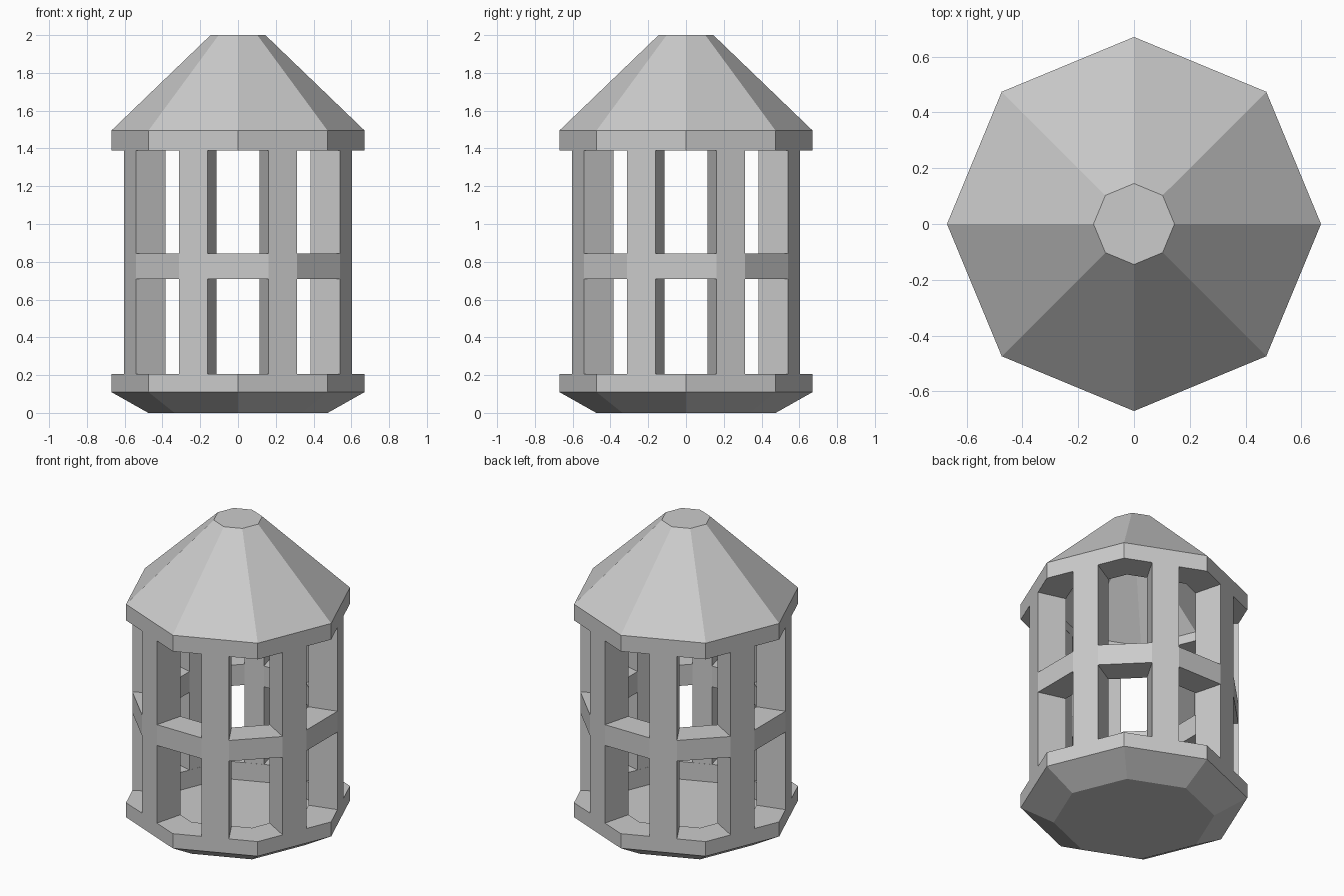
import bpy, bmesh, math

if "Cube" in bpy.data.objects:
    bpy.data.objects.remove(bpy.data.objects["Cube"])

SIDES = 8
STEP = math.tau / SIDES
INNER = 0.71            # inner wall / outer wall ratio
APOTHEM = 0.67 * math.cos(STEP / 2)
HALF_POST = 0.0825


def finish(name, bm):
    bmesh.ops.recalc_face_normals(bm, faces=bm.faces[:])
    mesh = bpy.data.meshes.new(name)
    bm.to_mesh(mesh)
    bm.free()
    obj = bpy.data.objects.new(name, mesh)
    bpy.context.collection.objects.link(obj)
    return obj


def lathe(name, profile):
    """Eight-sided shell; the first and last profile rings are capped."""
    bm = bmesh.new()
    rings = [[bm.verts.new((r * math.cos(i * STEP), r * math.sin(i * STEP), z))
              for i in range(SIDES)] for r, z in profile]
    for a, b in zip(rings, rings[1:]):
        for i in range(SIDES):
            j = (i + 1) % SIDES
            bm.faces.new((a[i], a[j], b[j], b[i]))
    bm.faces.new(rings[0])
    bm.faces.new(rings[-1])
    return finish(name, bm)


def radial_block(name, p, q, z0, z1):
    """Block between two outer wall points, with sides aimed at the axis."""
    bm = bmesh.new()
    plan = [p, q, (q[0] * INNER, q[1] * INNER), (p[0] * INNER, p[1] * INNER)]
    low = [bm.verts.new((x, y, z0)) for x, y in plan]
    high = [bm.verts.new((x, y, z1)) for x, y in plan]
    bm.faces.new(low)
    bm.faces.new(high)
    for i in range(4):
        j = (i + 1) % 4
        bm.faces.new((low[i], low[j], high[j], high[i]))
    return finish(name, bm)


def post_corner(i, side):
    """Outer corner of the post in the middle of wall i."""
    a = (i + 0.5) * STEP
    t = side * HALF_POST
    return (APOTHEM * math.cos(a) - t * math.sin(a),
            APOTHEM * math.sin(a) + t * math.cos(a))


# Tray-shaped base with chamfered underside
lathe("base", [(0.475, 0), (0.67, 0.11), (0.67, 0.205),
               (0.475, 0.205), (0.475, 0.09)])

# Hollow roof with rim
lathe("roof", [(0.145, 2.0), (0.67, 1.495), (0.67, 1.39),
               (0.475, 1.39), (0.475, 1.45), (0.10, 1.84)])

# Posts on the walls, crossbars spanning the corners
for i in range(SIDES):
    radial_block(f"post_{i + 1}", post_corner(i, -1), post_corner(i, 1), 0.205, 1.39)
    radial_block(f"crossbar_{i + 1}", post_corner(i, 1), post_corner(i + 1, -1), 0.71, 0.845)
